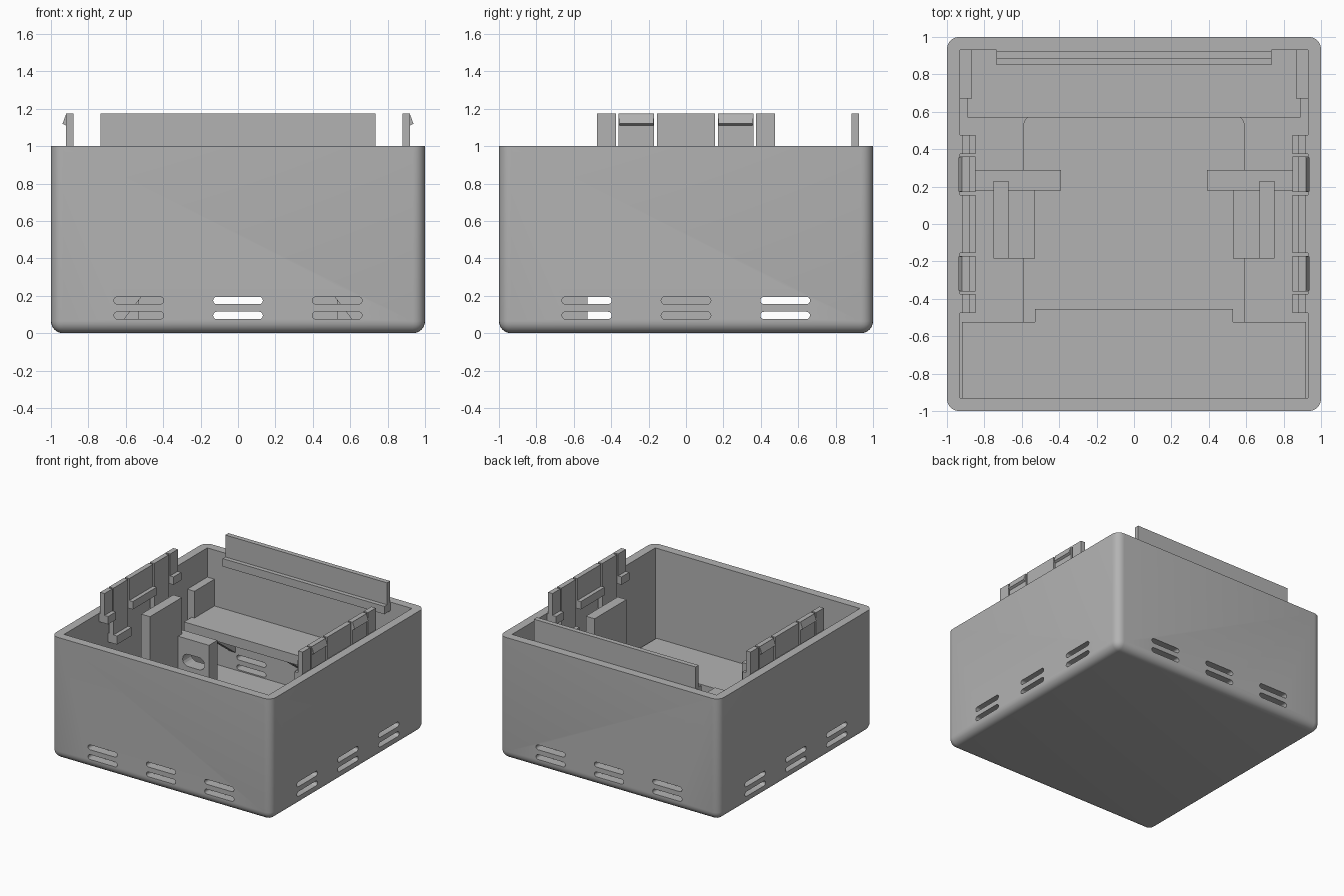
import bpy, bmesh, math
from mathutils import Matrix

if "Cube" in bpy.data.objects:
    bpy.data.objects.remove(bpy.data.objects["Cube"])

GREY = bpy.data.materials.new("plastic_grey")
GREY.diffuse_color = (0.45, 0.45, 0.45, 1)
GREY.use_nodes = True
GREY.node_tree.nodes["Principled BSDF"].inputs["Base Color"].default_value = GREY.diffuse_color


def finish(name, bm):
    bmesh.ops.recalc_face_normals(bm, faces=bm.faces)
    me = bpy.data.meshes.new(name)
    bm.to_mesh(me)
    bm.free()
    me.materials.append(GREY)
    ob = bpy.data.objects.new(name, me)
    bpy.context.collection.objects.link(ob)
    return ob


def box(name, x0, x1, y0, y1, z0, z1):
    bm = bmesh.new()
    m = Matrix.Translation(((x0 + x1) / 2, (y0 + y1) / 2, (z0 + z1) / 2)) @ \
        Matrix.Diagonal((x1 - x0, y1 - y0, z1 - z0, 1))
    bmesh.ops.create_cube(bm, size=1, matrix=m)
    return finish(name, bm)


def pair(name, x0, x1, *rest):
    box(name + "_right", x0, x1, *rest)
    box(name + "_left", -x1, -x0, *rest)


def prism(name, pts, axis, a, b):
    """Extrude a 2D outline along x, y or z from a to b."""
    def place(u, v, w):
        return {"x": (w, u, v), "y": (u, w, v), "z": (u, v, w)}[axis]
    bm = bmesh.new()
    f = bm.faces.new([bm.verts.new(place(u, v, a)) for u, v in pts])
    ext = bmesh.ops.extrude_face_region(bm, geom=[f])["geom"]
    d = place(0, 0, b - a)
    bmesh.ops.translate(bm, vec=d, verts=[e for e in ext if isinstance(e, bmesh.types.BMVert)])
    return finish(name, bm)


def stadium(cu, cv, half, r, n=8):
    pts = []
    for side, start in ((1, -math.pi / 2), (-1, math.pi / 2)):
        for i in range(n + 1):
            t = start + math.pi * i / n
            pts.append((cu + side * (half - r) + r * math.cos(t), cv + r * math.sin(t)))
    return pts


def cut(ob, cutter):
    mod = ob.modifiers.new("cut", "BOOLEAN")
    mod.operation, mod.solver, mod.object = "DIFFERENCE", "EXACT", cutter
    bpy.context.view_layer.objects.active = ob
    bpy.ops.object.modifier_apply(modifier="cut")
    bpy.data.objects.remove(cutter)


# Case: rounded tub with open top
case = box("case", -1, 1, -1, 1, 0, 1)
bm = bmesh.new()
bm.from_mesh(case.data)
edges = [e for e in bm.edges if min(v.co.z for v in e.verts) < 0.01]
bmesh.ops.bevel(bm, geom=edges, offset=0.065, segments=6, profile=0.5, affect="EDGES")
bm.to_mesh(case.data)
bm.free()
cut(case, box("cavity", -0.93, 0.93, -0.93, 0.93, 0.065, 1.2))

# Shallow rounded recess in the floor
R, r = 0.59, 0.07
corners = []
for k, (sx, sy) in enumerate(((1, 1), (-1, 1), (-1, -1), (1, -1))):
    for i in range(7):
        t = math.pi / 2 * (k + i / 6)
        corners.append((sx * (R - r) + r * math.cos(t), sy * (R - r) + r * math.sin(t)))
cut(case, prism("recess", corners, "z", 0.045, 0.3))

# Vent slots through all four walls
for axis in "xy":
    for c in (-0.53, 0, 0.53):
        for z in (0.095, 0.175):
            cut(case, prism("slot", stadium(c, z, 0.133, 0.02), axis, -1.2, 1.2))
bpy.ops.object.select_all(action="DESELECT")
case.select_set(True)
bpy.context.view_layer.objects.active = case
bpy.ops.object.shade_smooth_by_angle(angle=math.radians(30))

# Rear shelf with braces and corner posts
box("rear_shelf", -0.89, 0.89, 0.57, 0.94, 0.46, 0.54)
for i, x in enumerate((-0.70, 0, 0.70)):
    prism(f"shelf_brace_{i}", [(0.58, 0.47), (0.94, 0.47), (0.94, 0.2)], "x", x - 0.025, x + 0.025)
pair("corner_post", 0.865, 0.935, 0.67, 0.935, 0.46, 0.76)

# Front shelf on sloped supports, with lip
box("front_shelf", -0.92, 0.92, -0.935, -0.525, 0.2, 0.26)
for s, n in ((1, "right"), (-1, "left")):
    prism("front_support_" + n,
          [(s * 0.62, 0.06), (s * 0.92, 0.06), (s * 0.92, 0.21), (s * 0.505, 0.21)],
          "y", -0.93, -0.527)
box("front_lip", -0.53, 0.53, -0.526, -0.455, 0.2, 0.26)

# Rear closing tab and its ledge
box("rear_tab", -0.735, 0.735, 0.885, 0.925, 0.93, 1.175)
box("rear_tab_ledge", -0.735, 0.735, 0.85, 0.935, 0.93, 0.995)

# Side tabs: three fixed plates and two hooked spring fingers per side
for i, (y0, y1) in enumerate(((-0.475, -0.375), (-0.155, 0.155), (0.375, 0.475))):
    pair(f"side_tab_{i}", 0.88, 0.92, y0, y1, 0.93, 1.175)
    pair(f"side_tab_ledge_{i}", 0.848, 0.935, y0, y1, 0.93, 0.995)
for i, (y0, y1) in enumerate(((-0.36, -0.17), (0.17, 0.36))):
    pair(f"finger_{i}", 0.88, 0.92, y0, y1, 0.72, 1.175)
    pair(f"finger_foot_{i}", 0.848, 0.935, y0, y1, 0.72, 0.79)
    for s, n in ((1, "right"), (-1, "left")):
        prism(f"finger_hook_{i}_{n}",
              [(s * 0.91, 1.17), (s * 0.92, 1.17), (s * 0.938, 1.12), (s * 0.92, 1.11), (s * 0.91, 1.11)],
              "y", y0 + 0.005, y1 - 0.005)

# Inner side brackets: tall guide, low block, cross plate with oval hole
pair("guide_plate", 0.67, 0.75, -0.185, 0.23, 0.05, 0.93)
pair("guide_block", 0.53, 0.672, -0.185, 0.178, 0.04, 0.35)
for s, n in ((1, "right"), (-1, "left")):
    x0, x1 = sorted((s * 0.39, s * 0.85))
    plate = box("cross_plate_" + n, x0, x1, 0.18, 0.29, 0.04, 0.63)
    cut(plate, prism("hole", stadium(s * 0.53, 0.455, 0.1, 0.05), "y", 0.1, 0.4))
